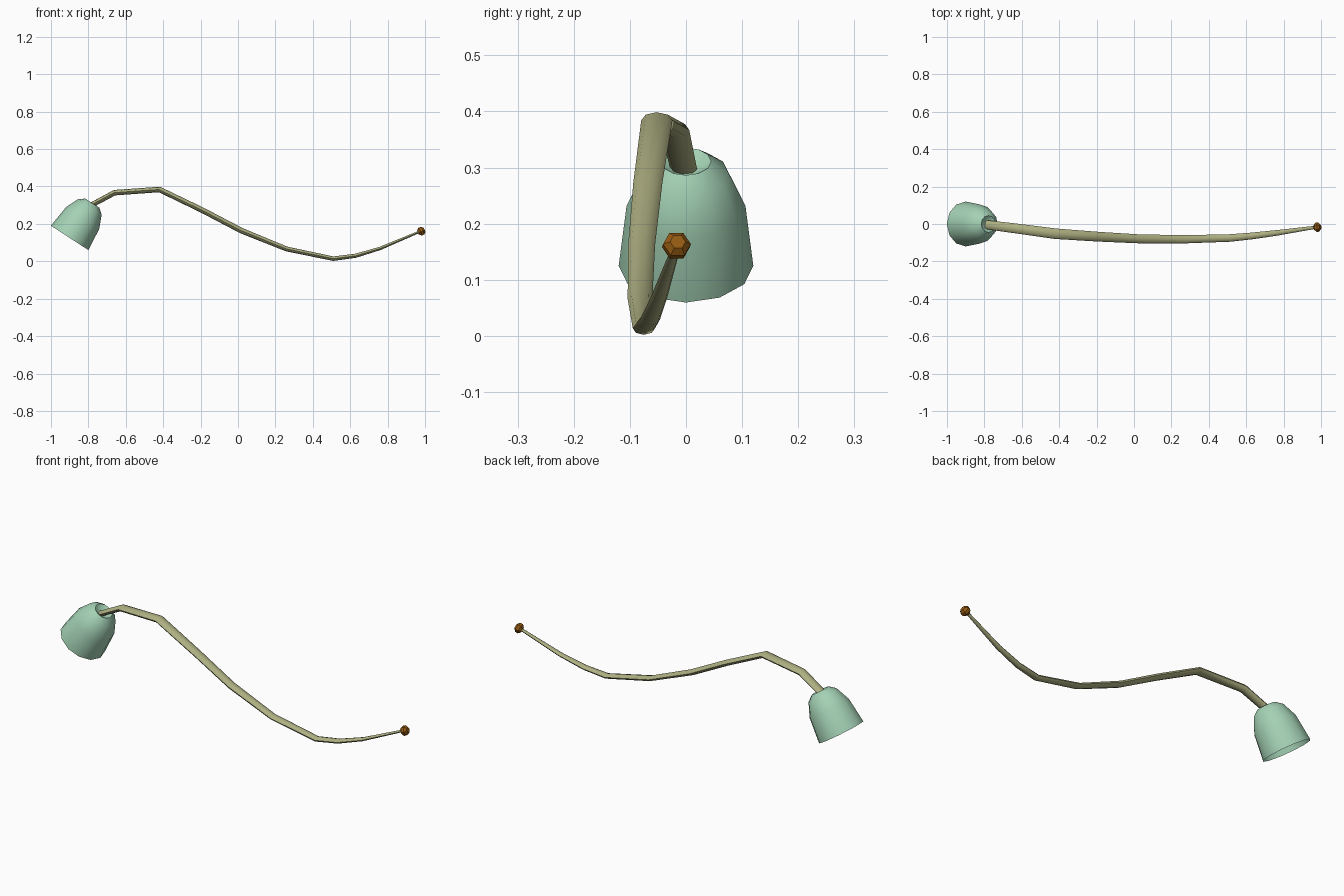
import bpy, math
from mathutils import Vector

if "Cube" in bpy.data.objects:
    bpy.data.objects.remove(bpy.data.objects["Cube"])


def material(name, rgb):
    m = bpy.data.materials.new(name)
    m.diffuse_color = (*rgb, 1)
    m.use_nodes = True
    m.node_tree.nodes["Principled BSDF"].inputs["Base Color"].default_value = m.diffuse_color
    return m


def loft(name, rings, mat, cap_start, cap_end, angle):
    """Skin a list of equal-length vertex rings into one tube."""
    n = len(rings[0])
    verts = [v for r in rings for v in r]
    faces = []
    for i in range(len(rings) - 1):
        for j in range(n):
            k = (j + 1) % n
            faces.append((i*n + j, i*n + k, (i+1)*n + k, (i+1)*n + j))
    if cap_start:
        faces.append(tuple(reversed(range(n))))
    if cap_end:
        faces.append(tuple(range((len(rings)-1)*n, len(rings)*n)))
    me = bpy.data.meshes.new(name)
    me.from_pydata(verts, [], faces)
    me.materials.append(mat)
    ob = bpy.data.objects.new(name, me)
    bpy.context.collection.objects.link(ob)
    bpy.ops.object.select_all(action='DESELECT')
    ob.select_set(True)
    bpy.context.view_layer.objects.active = ob
    bpy.ops.object.shade_smooth_by_angle(angle=math.radians(angle))
    return ob


def ring(centre, tangent, ry, rz, n):
    """Ellipse around the tangent: ry sideways, rz in the vertical plane."""
    t = Vector(tangent).normalized()
    side = Vector((0, 0, 1)).cross(t).normalized()
    up = t.cross(side)
    return [Vector(centre) + side*ry*math.cos(a) + up*rz*math.sin(a)
            for a in (2*math.pi*j/n for j in range(n))]


green = material("pale green", (0.37, 0.64, 0.46))
olive = material("olive stem", (0.42, 0.43, 0.22))
brown = material("orange brown", (0.30, 0.105, 0.006))

# Bell: tilted open cup with a small dimple where the stem joins
axis = Vector((0.545, 0, 0.838))
base = Vector((-0.90, 0, 0.125))
bell_profile = [(0.12, 0), (0.106, 0.127), (0.076, 0.197), (0.045, 0.222), (0.02, 0.205)]
loft("bell", [ring(base + axis*h, axis, r, r, 12) for r, h in bell_profile],
     green, False, True, 50)

# Stem: flattened tapering tube; x, y, z, half width, half height
stem_path = [
    (-0.79, -0.004, 0.297, 0.024, 0.014), (-0.66, -0.02, 0.367, 0.026, 0.015),
    (-0.42, -0.052, 0.384, 0.028, 0.015), (-0.19, -0.068, 0.273, 0.026, 0.015),
    (0.02, -0.079, 0.163, 0.024, 0.015), (0.26, -0.082, 0.066, 0.022, 0.013),
    (0.51, -0.075, 0.014, 0.020, 0.012), (0.63, -0.064, 0.030, 0.018, 0.011),
    (0.76, -0.048, 0.069, 0.015, 0.009), (0.975, -0.017, 0.160, 0.008, 0.006)]
pts = [Vector(p[:3]) for p in stem_path]
rings = []
for i, p in enumerate(stem_path):
    before = (pts[i] - pts[max(i-1, 0)]).normalized()
    after = (pts[min(i+1, len(pts)-1)] - pts[i]).normalized()
    rings.append(ring(pts[i], before + after, p[3], p[4], 8))
loft("stem", rings, olive, True, True, 50)

# Bead at the stem tip
tip_dir = (pts[-1] - pts[-2]).normalized()
tip = Vector((0.98, -0.017, 0.161))
bead_profile = [(0.014, -0.018), (0.025, -0.007), (0.025, 0.007), (0.014, 0.018)]
loft("tip_bead", [ring(tip + tip_dir*h, tip_dir, r, r, 6) for r, h in bead_profile],
     brown, True, True, 30)
